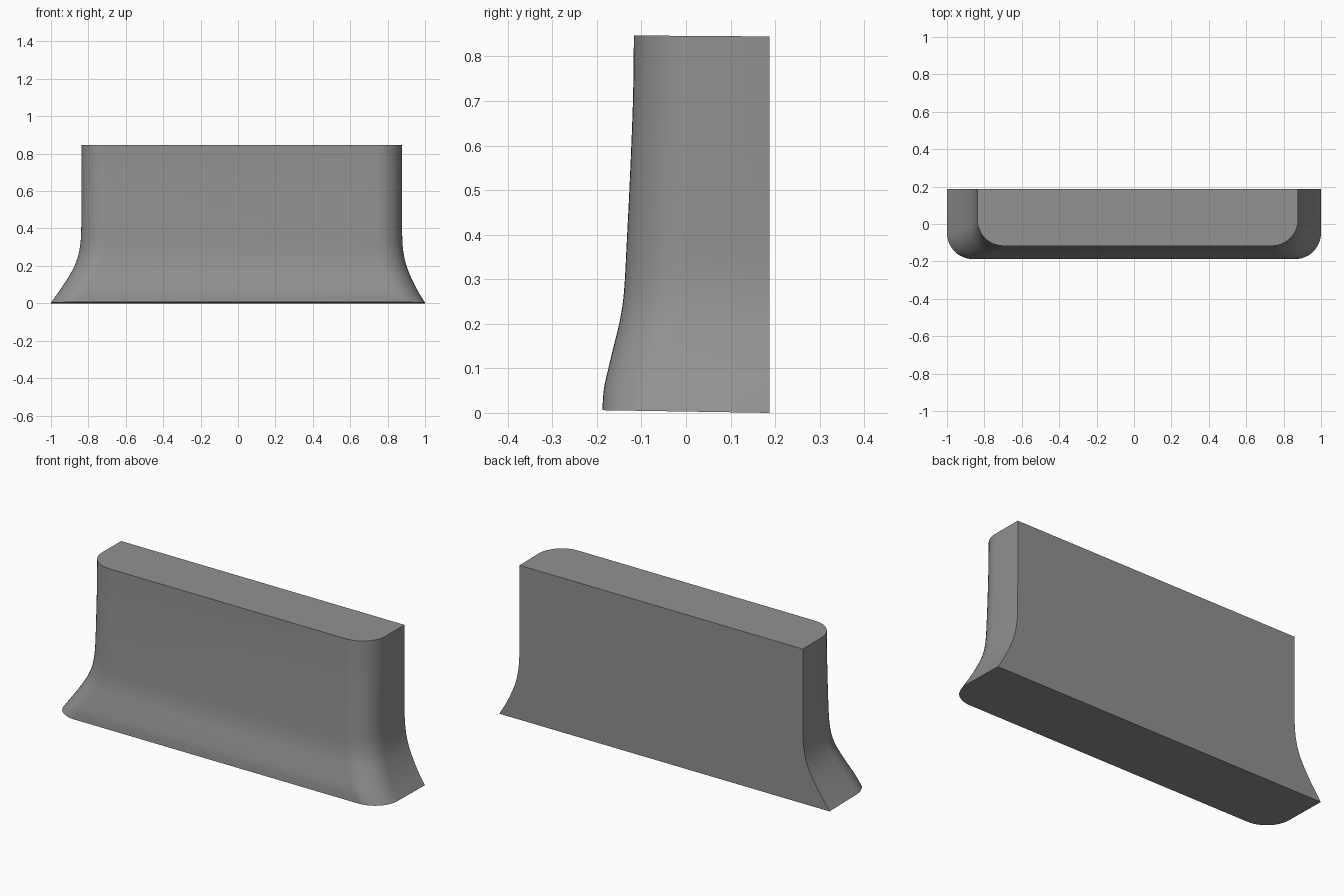
import bpy, bmesh
from math import sin, cos, pi, radians

if "Cube" in bpy.data.objects:
    bpy.data.objects.remove(bpy.data.objects["Cube"])

BACK = 0.187
CORNER_STEPS = 12

# Vertical profile: height, left x, right x, front y
PROFILE = [
    (0.00, -1.000, 1.000, -0.188),
    (0.05, -0.964, 0.969, -0.184),
    (0.10, -0.930, 0.942, -0.173),
    (0.15, -0.899, 0.919, -0.161),
    (0.20, -0.873, 0.900, -0.149),
    (0.25, -0.855, 0.888, -0.141),
    (0.30, -0.845, 0.881, -0.137),
    (0.36, -0.839, 0.878, -0.134),
    (0.50, -0.838, 0.877, -0.127),
    (0.70, -0.838, 0.877, -0.119),
    (0.845, -0.838, 0.877, -0.117),
]


def refine(rows, steps=3):
    """Smooth the profile with a height-aware Hermite spline."""
    def slope(i, k):
        a, b = rows[max(i - 1, 0)], rows[min(i + 1, len(rows) - 1)]
        return (b[k] - a[k]) / (b[0] - a[0])
    out = []
    for i in range(len(rows) - 1):
        a, b = rows[i], rows[i + 1]
        h = b[0] - a[0]
        for s in range(steps):
            t = s / steps
            row = [a[0] + h * t]
            for k in (1, 2, 3):
                row.append((2*t**3 - 3*t**2 + 1) * a[k] + (t**3 - 2*t**2 + t) * h * slope(i, k)
                           + (3*t**2 - 2*t**3) * b[k] + (t**3 - t**2) * h * slope(i + 1, k))
            out.append(row)
    out.append(list(rows[-1]))
    return out


def section(z, xl, xr, yf, r=0.14):
    """Flat back, two rounded front corners; the base rises slightly to the front."""
    pts = [(xl, BACK)]
    for cx, start in ((xl + r, pi), (xr - r, 1.5 * pi)):
        for i in range(CORNER_STEPS + 1):
            a = start + 0.5 * pi * i / CORNER_STEPS
            pts.append((cx + r * cos(a), yf + r + r * sin(a)))
    pts.append((xr, BACK))
    return [(x, y, z + 0.006 * (BACK - y) / 0.375 * (1 - z / 1.5)) for x, y in pts]


# Flared body lofted through the sections
bm = bmesh.new()
rings = [[bm.verts.new(p) for p in section(*row)] for row in refine(PROFILE)]
for lo, hi in zip(rings, rings[1:]):
    for i in range(len(lo) - 1):
        bm.faces.new((lo[i], lo[i + 1], hi[i + 1], hi[i]))

# Flat bottom, top and back
bm.faces.new(rings[0][::-1])
bm.faces.new(rings[-1])
bm.faces.new([r[0] for r in rings] + [r[-1] for r in reversed(rings)])
bmesh.ops.recalc_face_normals(bm, faces=bm.faces)

mesh = bpy.data.meshes.new("flared_body")
bm.to_mesh(mesh)
bm.free()
body = bpy.data.objects.new("flared_body", mesh)
bpy.context.collection.objects.link(body)

# Dark grey finish
grey = bpy.data.materials.new("dark_grey")
grey.diffuse_color = (0.285, 0.285, 0.285, 1)
grey.use_nodes = True
grey.node_tree.nodes["Principled BSDF"].inputs["Base Color"].default_value = grey.diffuse_color
mesh.materials.append(grey)

bpy.context.view_layer.objects.active = body
body.select_set(True)
bpy.ops.object.shade_smooth_by_angle(angle=radians(35))
